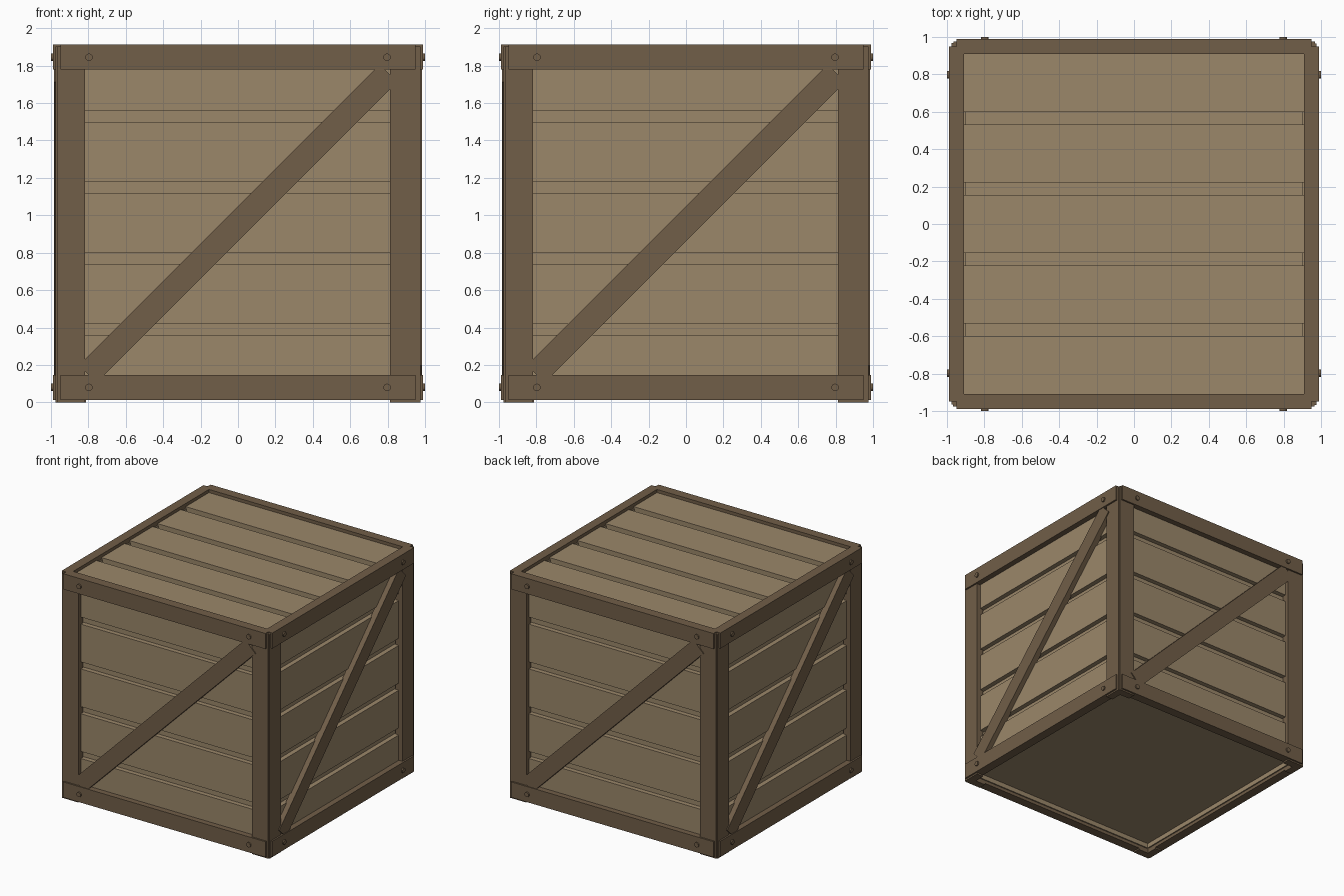
import bpy
import bmesh
from math import pi
from mathutils import Matrix, Vector

cube = bpy.data.objects.get("Cube")
if cube:
    bpy.data.objects.remove(cube, do_unlink=True)


def material(name, colour):
    mat = bpy.data.materials.new(name)
    mat.use_nodes = True
    mat.diffuse_color = colour
    mat.node_tree.nodes["Principled BSDF"].inputs["Base Color"].default_value = colour
    return mat


PALE = material("pale wood", (0.328, 0.242, 0.144, 1))
DARK = material("dark wood", (0.165, 0.112, 0.065, 1))
MID = 0.955      # half height of the crate


def board(bm, low, high, turn=Matrix()):
    """Box between two corners, then turned."""
    low, high = Vector(low), Vector(high)
    place = Matrix.Translation((low + high) / 2) @ Matrix.Diagonal(high - low).to_4x4()
    bmesh.ops.create_cube(bm, size=1, matrix=turn @ place)


def finish(name, bm, mat, side=0):
    mesh = bpy.data.meshes.new(name)
    bm.transform(Matrix.Rotation(side * pi / 2, 4, "Z"))
    bm.to_mesh(mesh)
    bm.free()
    mesh.materials.append(mat)
    obj = bpy.data.objects.new(name, mesh)
    bpy.context.collection.objects.link(obj)
    return obj


# Inner box behind the board gaps
bm = bmesh.new()
board(bm, (-0.9, -0.9, 0.08), (0.9, 0.9, 1.845))
finish("inner_box", bm, PALE)

# Lid boards
bm = bmesh.new()
for i in range(5):
    y = -0.91 + i * 0.377
    board(bm, (-0.915, y, 1.82), (0.915, y + 0.312, 1.885))
finish("lid_boards", bm, PALE)

# Four identical sides, each built at the front and turned about z
for side, label in enumerate(("front", "left", "back", "right")):
    # Horizontal boards
    bm = bmesh.new()
    for i in range(5):
        z = 0.04 + i * 0.38
        board(bm, (-0.9, -0.94, z), (0.9, -0.9, min(z + 0.32, 1.87)))
    finish(label + "_boards", bm, PALE, side)

    # Corner posts
    bm = bmesh.new()
    board(bm, (-0.968, -0.975, 0), (-0.817, -0.91, 1.903))
    board(bm, (0.813, -0.975, 0), (0.964, -0.91, 1.903))
    finish(label + "_posts", bm, DARK, side)

    # Bottom and top rails
    bm = bmesh.new()
    for z in (0.013, 1.78):
        board(bm, (-0.95, -0.989, z), (0.95, -0.91, z + 0.132))
    finish(label + "_rails", bm, DARK, side)

    # Diagonal brace
    bm = bmesh.new()
    turn = Matrix.Translation((0, 0, MID)) @ Matrix.Rotation(-pi / 4, 4, "Y")
    board(bm, (-1.137, -0.983, -0.066), (1.137, -0.93, 0.066), turn)
    finish(label + "_brace", bm, DARK, side)

    # Bolts at the rail ends
    bm = bmesh.new()
    for x in (-0.797, 0.797):
        for z in (0.08, 1.845):
            place = Matrix.Translation((x, -0.985, z)) @ Matrix.Rotation(pi / 2, 4, "X")
            bmesh.ops.create_cone(bm, cap_ends=True, segments=12, radius1=0.02,
                                  radius2=0.02, depth=0.03, matrix=place)
    finish(label + "_bolts", bm, DARK, side)
